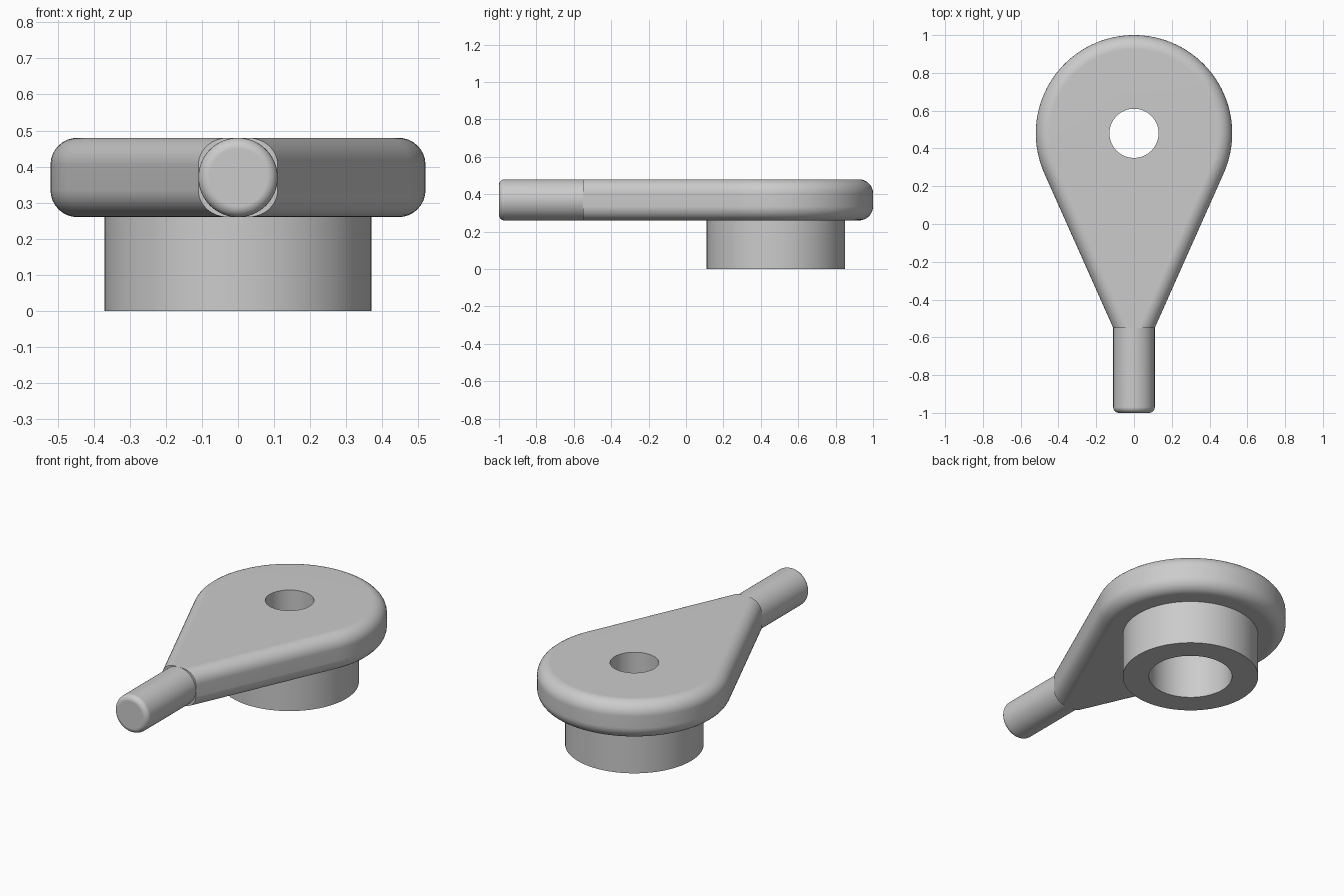
import bpy, bmesh, math
from math import sin, cos, pi

cube = bpy.data.objects.get("Cube")
if cube:
    bpy.data.objects.remove(cube, do_unlink=True)

grey = bpy.data.materials.new("plain grey")
grey.use_nodes = True
colour = (0.6, 0.6, 0.6, 1)
grey.diffuse_color = colour
grey.node_tree.nodes["Principled BSDF"].inputs["Base Color"].default_value = colour

CENTRE_Y = 0.48          # hub axis
HEAD_R = 0.52            # rounded end of the plate
NECK_Y, NECK_R = -0.55, 0.11
BOTTOM, TOP = 0.26, 0.48
MID = (BOTTOM + TOP) / 2
FILLET = 0.075


def loft(name, rings, closed=False, cap_end=False):
    """Skin a list of equal-length point loops."""
    bm = bmesh.new()
    loops = [[bm.verts.new(p) for p in ring] for ring in rings]
    pairs = list(zip(loops, loops[1:]))
    if closed:
        pairs.append((loops[-1], loops[0]))
    for a, b in pairs:
        for i in range(len(a)):
            j = (i + 1) % len(a)
            bm.faces.new((a[i], a[j], b[j], b[i]))
    if cap_end:
        bm.faces.new(loops[-1])
    bmesh.ops.recalc_face_normals(bm, faces=bm.faces)
    mesh = bpy.data.meshes.new(name)
    bm.to_mesh(mesh)
    bm.free()
    mesh.materials.append(grey)
    obj = bpy.data.objects.new(name, mesh)
    bpy.context.collection.objects.link(obj)
    bpy.ops.object.select_all(action="DESELECT")
    obj.select_set(True)
    bpy.context.view_layer.objects.active = obj
    bpy.ops.object.shade_smooth_by_angle(angle=math.radians(35))
    weighted = obj.modifiers.new("even shading", "WEIGHTED_NORMAL")
    weighted.keep_sharp = True
    return obj


def circle(r, n=96):
    return [(r * cos(2 * pi * i / n), r * sin(2 * pi * i / n)) for i in range(n)]


def arc(r, steps):
    """Inset and drop of a quarter-round edge."""
    return [(r * (1 - sin(t)), r * (1 - cos(t)))
            for t in (pi / 2 * k / steps for k in range(steps + 1))]


# Teardrop plate: round head, tangent flanks, flat neck end
drop = CENTRE_Y - NECK_Y
tangent = math.atan2(-drop, NECK_R) + math.acos(HEAD_R / math.hypot(drop, NECK_R))


def outline(inset, arc_steps=80, flank_steps=16):
    r = HEAD_R - inset
    neck_x = (r + drop * sin(tangent)) / cos(tangent)
    sweep = pi - 2 * tangent
    pts = [(r * cos(tangent + sweep * k / arc_steps),
            r * sin(tangent + sweep * k / arc_steps)) for k in range(arc_steps + 1)]
    x0, y0 = pts[0]
    flank = [(x0 + (neck_x - x0) * k / flank_steps, y0 + (-drop - y0) * k / flank_steps)
             for k in range(1, flank_steps + 1)]
    return pts + [(-x, y) for x, y in flank] + [(0, -drop)] + flank[::-1]


def lift(points, z):
    return [(x, y + CENTRE_Y, z) for x, y in points]


hole = [(0.13 * x / math.hypot(x, y), 0.13 * y / math.hypot(x, y)) for x, y in outline(0)]
edge = arc(FILLET, 8)
rings = [lift(hole, TOP)]
rings += [lift(outline(d), TOP - h) for d, h in edge]
rings += [lift(outline(d), BOTTOM + h) for d, h in reversed(edge)]
rings += [lift(hole, BOTTOM)]
loft("teardrop_plate", rings, closed=True)

# Hollow collar under the head
loft("collar", [lift(circle(r), z) for r, z in
                ((0.37, BOTTOM), (0.37, 0), (0.227, 0), (0.227, BOTTOM))])

# Round handle pin with a softened tip
profile = [(NECK_R, NECK_Y)] + [(NECK_R - d, -1 + h) for d, h in reversed(arc(0.03, 6))]
loft("handle_pin", [[(x, y, MID + z) for x, z in circle(r, 64)] for r, y in profile],
     cap_end=True)
